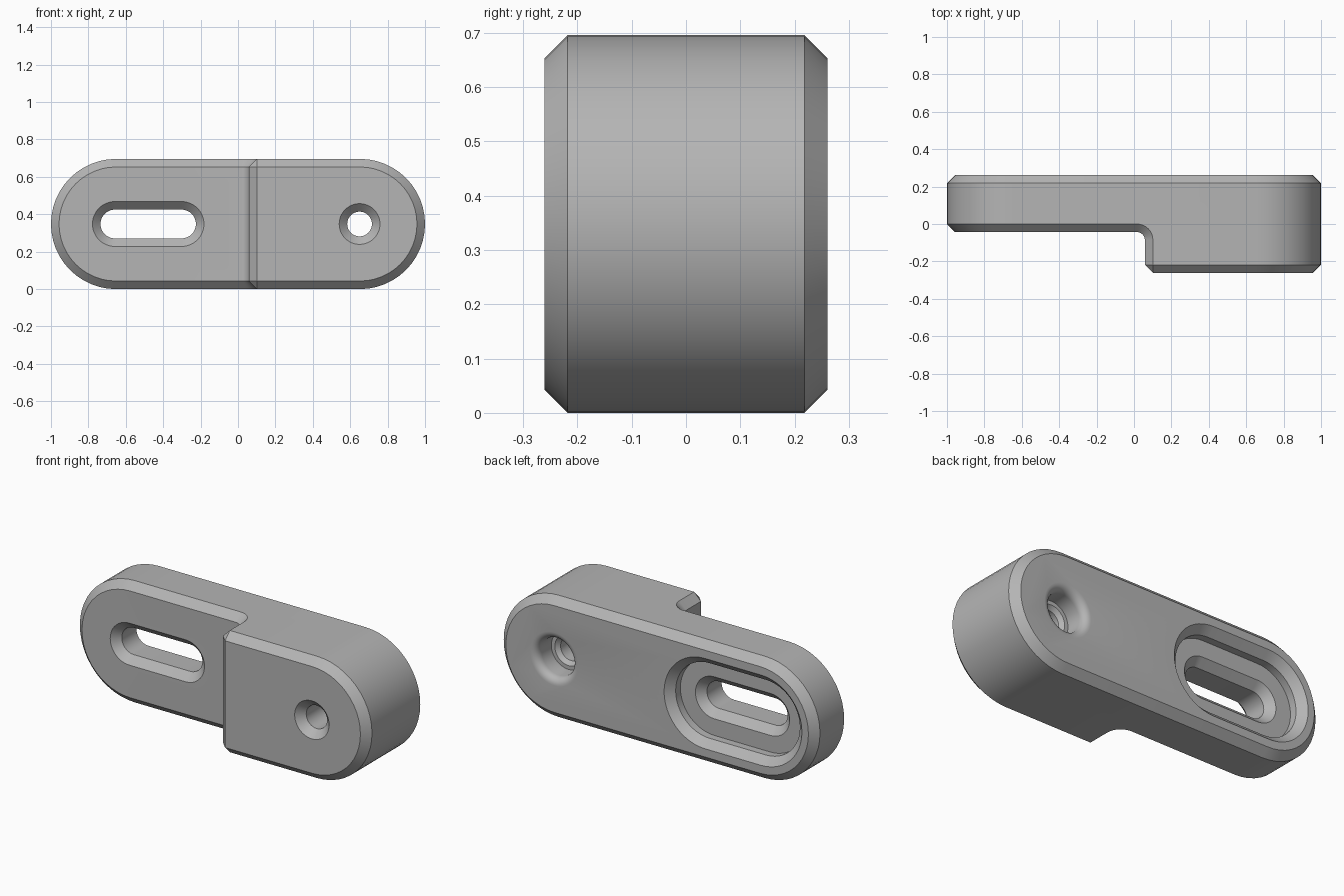
import bpy, bmesh
from math import sin, cos, pi, radians

if "Cube" in bpy.data.objects:
    bpy.data.objects.remove(bpy.data.objects["Cube"], do_unlink=True)

RADIUS = 0.348      # rounded ends of the bracket, also its mid height
HALF_DEPTH = 0.261
EDGE = 0.043        # chamfer width used all over
THIN_FRONT = -EDGE  # front plane of the thin half
STEP_X = 0.058      # wall between thin and thick halves

grey = bpy.data.materials.new("bracket_grey")
grey.use_nodes = True
colour = (0.46, 0.46, 0.46, 1)
grey.diffuse_color = colour
grey.node_tree.nodes["Principled BSDF"].inputs["Base Color"].default_value = colour


def loft(name, rings):
    """Closed solid through matching rings of points."""
    bm = bmesh.new()
    loops = [[bm.verts.new(p) for p in ring] for ring in rings]
    n = len(loops[0])
    for a, b in zip(loops, loops[1:]):
        for i in range(n):
            j = (i + 1) % n
            bm.faces.new((a[i], a[j], b[j], b[i]))
    bm.faces.new(loops[0])
    bm.faces.new(loops[-1])
    bmesh.ops.recalc_face_normals(bm, faces=bm.faces)
    mesh = bpy.data.meshes.new(name)
    bm.to_mesh(mesh)
    bm.free()
    mesh.materials.append(grey)
    obj = bpy.data.objects.new(name, mesh)
    bpy.context.collection.objects.link(obj)
    return obj


def stadium(y, r, half, cx=0, steps=24):
    """Slot outline in the upright plane; a circle when half is 0."""
    points = []
    for side in (1, -1):
        for i in range(steps + (half > 0)):
            a = pi * i / steps - side * pi / 2
            points.append((cx + side * half + r * cos(a), y, RADIUS + r * sin(a)))
    return points


def slot_solid(name, profile, half, cx=0):
    return loft(name, [stadium(y, r, half, cx) for y, r in profile])


def cut(target, cutter):
    cutter.hide_render = True
    mod = target.modifiers.new(cutter.name, "BOOLEAN")
    mod.operation = "DIFFERENCE"
    mod.solver = "EXACT"
    mod.object = cutter


# Full-depth body with rounded ends
body = slot_solid("bracket_body", [(-HALF_DEPTH, RADIUS), (HALF_DEPTH, RADIUS)], 1 - RADIUS)

# Step with a filleted inner corner
fillet = [(STEP_X - EDGE + EDGE * cos(a), THIN_FRONT - EDGE + EDGE * sin(a))
          for a in (pi / 2 * i / 8 for i in range(9))]
plan = [(-1.2, -0.5), (STEP_X, -0.5)] + fillet + [(-1.2, THIN_FRONT)]
step = loft("step_cutter", [[(x, y, z) for x, y in plan] for z in (-0.1, 0.8)])
cut(body, step)

# Chamfer every square edge
bevel = body.modifiers.new("chamfer", "BEVEL")
bevel.width = EDGE
bevel.segments = 1
bevel.limit_method = "ANGLE"
bevel.angle_limit = radians(60)
bevel.use_clamp_overlap = False

# Long slot: chamfered mouth in front, stepped recess behind
floor = HALF_DEPTH - 2 * EDGE
slot = slot_solid("slot_cutter", [
    (THIN_FRONT - EDGE, 0.163), (0, 0.077),
    (floor - EDGE, 0.077), (floor, 0.12),
    (floor, 0.215), (HALF_DEPTH - EDGE, 0.215),
    (HALF_DEPTH + EDGE, 0.301)], 0.178, -0.48)
cut(body, slot)

# Round hole: chamfered mouth in front, counterbore with rounded rim behind
seat = HALF_DEPTH - 3 * EDGE
rim = [(HALF_DEPTH - EDGE * (1 - sin(a)), 0.109 + EDGE * (1 - cos(a)))
       for a in (pi / 2 * i / 6 for i in range(7))]
hole = slot_solid("hole_cutter", [
    (-HALF_DEPTH - EDGE, 0.152), (-HALF_DEPTH + EDGE, 0.066),
    (seat - EDGE / 2, 0.066), (seat, 0.087), (seat, 0.109)]
    + rim + [(HALF_DEPTH + EDGE, 0.152)], 0, 0.65)
cut(body, hole)

# Bake the cuts, drop the cutters and shade
bpy.context.view_layer.update()
depsgraph = bpy.context.evaluated_depsgraph_get()
baked = bpy.data.meshes.new_from_object(body.evaluated_get(depsgraph))
body.modifiers.clear()
body.data = baked
for cutter in (step, slot, hole):
    bpy.data.objects.remove(cutter, do_unlink=True)
bpy.ops.object.select_all(action="DESELECT")
body.select_set(True)
bpy.context.view_layer.objects.active = body
bpy.ops.object.shade_smooth_by_angle(angle=radians(30))
